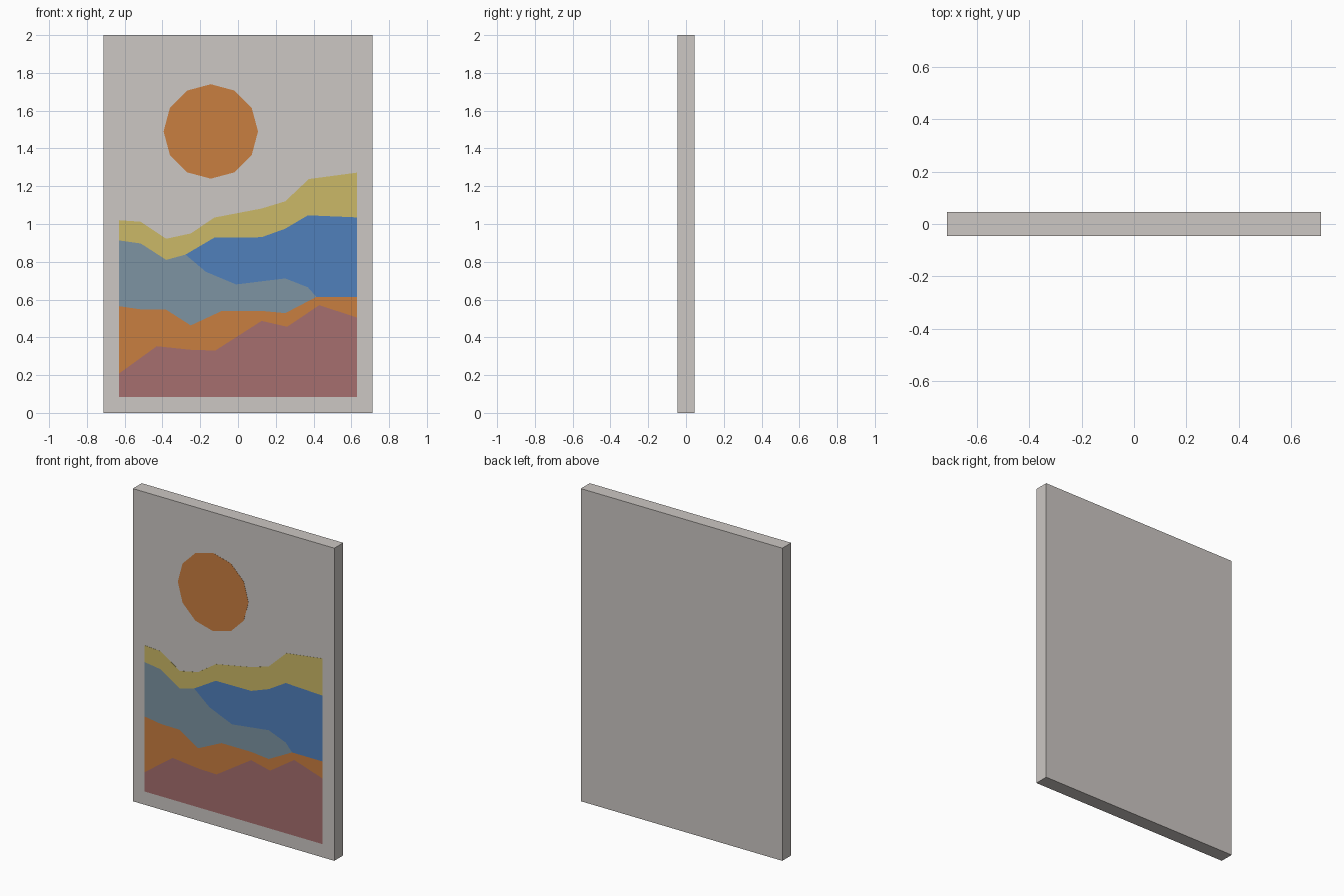
import bpy, bmesh, math

if "Cube" in bpy.data.objects:
    bpy.data.objects.remove(bpy.data.objects["Cube"])

FRONT = -0.045   # front face of the canvas
EDGE = 0.63      # half width of the painted area


def material(name, r, g, b):
    """Flat colour given as sRGB 0-255, stored as linear."""
    m = bpy.data.materials.new(name)
    lin = [((c / 255 + 0.055) / 1.055) ** 2.4 for c in (r, g, b)]
    m.diffuse_color = (*lin, 1)
    m.use_nodes = True
    m.node_tree.nodes["Principled BSDF"].inputs["Base Color"].default_value = m.diffuse_color
    return m


canvas_grey = material("warm_grey", 204, 199, 195)
orange = material("orange", 201, 126, 64)
yellow = material("mustard_yellow", 203, 185, 103)
blue = material("blue", 80, 128, 187)
slate = material("slate_blue", 125, 148, 162)
maroon = material("dusty_red", 166, 110, 110)


def prism(name, outline, y0, y1, mat):
    """Extrude an x-z outline from y0 to y1."""
    bm = bmesh.new()
    face = bm.faces.new([bm.verts.new((x, y0, z)) for x, z in outline])
    ext = bmesh.ops.extrude_face_region(bm, geom=[face])
    verts = [v for v in ext["geom"] if isinstance(v, bmesh.types.BMVert)]
    bmesh.ops.translate(bm, verts=verts, vec=(0, y1 - y0, 0))
    bmesh.ops.recalc_face_normals(bm, faces=bm.faces[:])
    bmesh.ops.triangulate(bm, faces=[f for f in bm.faces if len(f.verts) > 4])
    me = bpy.data.meshes.new(name)
    bm.to_mesh(me)
    bm.free()
    me.materials.append(mat)
    ob = bpy.data.objects.new(name, me)
    bpy.context.collection.objects.link(ob)
    return ob


def painted(name, outline, mat):
    """Very thin plate set into the front of the canvas."""
    return prism(name, outline, FRONT - 0.001, FRONT + 0.001, mat)


def band(name, upper, lower, mat):
    """Painted area between two left-to-right ridge lines."""
    return painted(name, upper + lower[::-1], mat)


# canvas board
prism("canvas", [(-0.713, 0), (0.713, 0), (0.713, 2), (-0.713, 2)],
      FRONT, -FRONT, canvas_grey)

# sun
painted("sun", [(-0.144 + 0.25 * math.sin(math.tau * i / 12),
                 1.49 + 0.25 * math.cos(math.tau * i / 12)) for i in range(12)], orange)

# ridge lines, left to right
far = [(-EDGE, 1.02), (-.515, 1.012), (-.38, .922), (-.25, .95), (-.125, 1.034),
       (.125, 1.082), (.25, 1.12), (.375, 1.238), (EDGE, 1.272)]
mid = [(-EDGE, .913), (-.515, .897), (-.38, .81), (-.278, .838), (-.125, .928),
       (.125, .93), (.25, .975), (.37, 1.046), (EDGE, 1.035)]
shore = [(-.278, .838), (-.17, .747), (-.01, .68), (.25, .712), (.37, .665), (.415, .614)]
near = [(-EDGE, .565), (-.515, .548), (-.38, .546), (-.25, .463), (-.085, .54),
        (.125, .54), (.25, .528), (.415, .614)]
front = [(-EDGE, .208), (-.43, .353), (-.25, .334), (-.12, .33), (.125, .487),
         (.26, .456), (.43, .57), (EDGE, .505)]
corner = [(EDGE, .614)]

# painted hills, far to near
band("far_hills", far, mid, yellow)
band("blue_mountain", mid[3:], shore[1:] + corner, blue)
band("slate_hills", mid[:3] + shore, near[:-1], slate)
band("orange_hills", near + corner, front, orange)
band("foreground_hills", front, [(-EDGE, .085), (EDGE, .085)], maroon)
